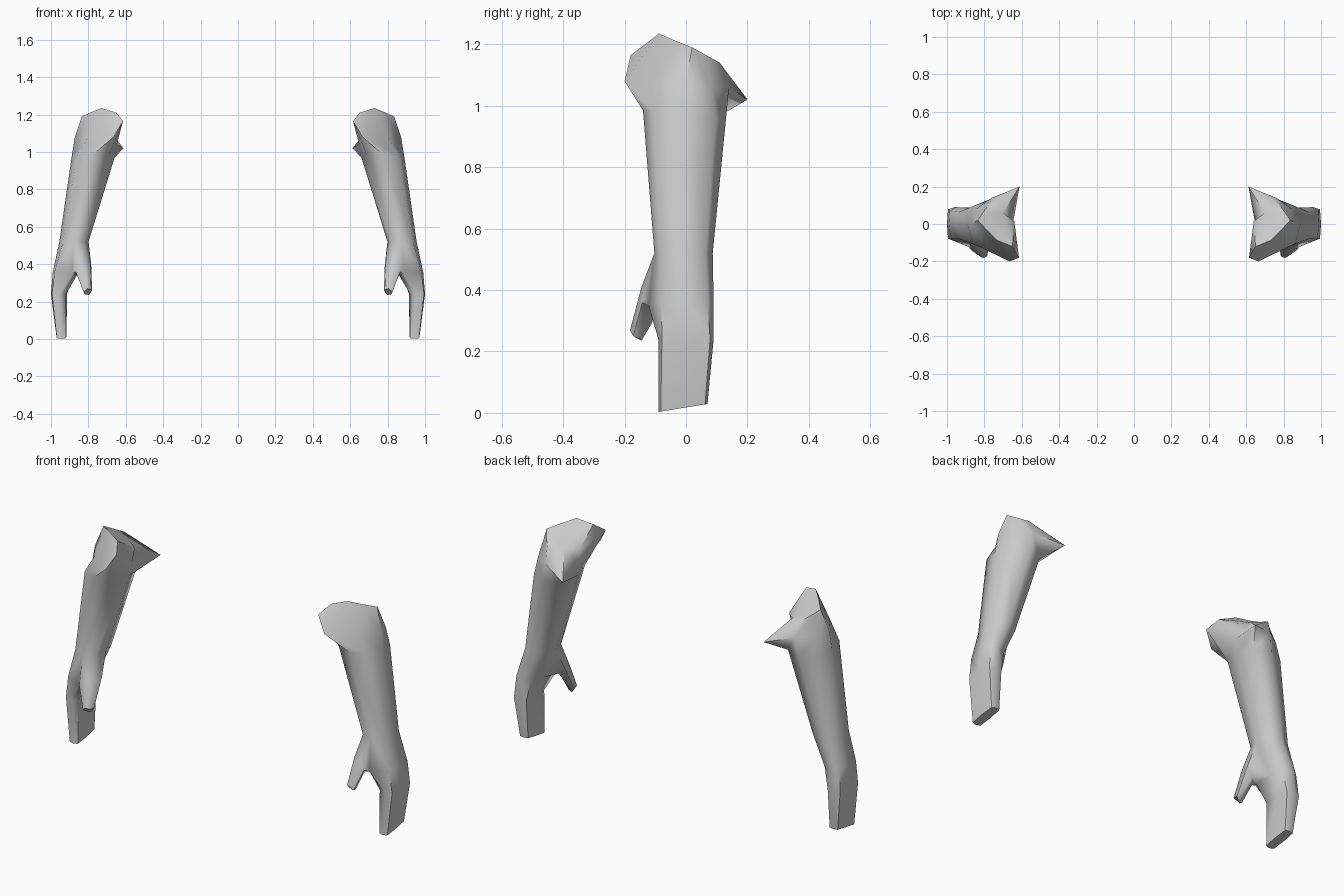
import bpy, bmesh, math

if "Cube" in bpy.data.objects:
    bpy.data.objects.remove(bpy.data.objects["Cube"])

grey = bpy.data.materials.new("plain_grey")
grey.diffuse_color = (0.6, 0.6, 0.6, 1)
grey.use_nodes = True
grey.node_tree.nodes["Principled BSDF"].inputs["Base Color"].default_value = grey.diffuse_color
N = 8


def ring(cx, cy, cz, rx, ry, slope=0.0, power=1.0):
    """Eight points from outer side through back, inner side and front; low power is boxier."""
    pts = []
    for i in range(N):
        a = 2 * math.pi * i / N
        c, s = math.cos(a), math.sin(a)
        x = math.copysign(abs(c) ** power, c) if abs(c) > 1e-6 else 0
        y = math.copysign(abs(s) ** power, s) if abs(s) > 1e-6 else 0
        pts.append((cx + rx * x, cy + ry * y, cz + slope * y))
    return pts


# slanted shoulder cut
shoulder = [(.835, .02, 1.19), (.805, .065, 1.165), (.77, .11, 1.14), (.70, .06, 1.13),
            (.64, .015, 1.12), (.65, -.12, 1.21), (.73, -.088, 1.235), (.785, -.035, 1.212)]
# flared armpit: one point to the back, one fold to the front
armpit = [(.872, .0, 1.08), (.845, .08, 1.06), (.76, .14, 1.06), (.612, .2, 1.02),
          (.648, .0, 1.04), (.615, -.18, 1.165), (.665, -.2, 1.08), (.80, -.11, 1.08)]
upper = ring(.775, -.005, .97, .115, .135, -.015, .85)
wrist = ring(.877, -.008, .52, .078, .095, 0, .8)
# palm, pulled inward and forward where the thumb starts
palm = [(.99, 0, .36), (.985, .07, .36), (.95, .09, .36), (.895, .07, .36),
        (.875, .0, .35), (.862, -.09, .34), (.885, -.122, .35), (.98, -.08, .36)]
fingers = ring(.957, 0, .24, .043, .09, 0, .4)
tips = ring(.944, -.01, .016, .027, .08, .013, .3)

# thumb loops, in the order of the opening between wrist and palm
thumb_mid = [(.785, -.065, .40), (.79, -.115, .40), (.84, -.145, .41),
             (.868, -.142, .36), (.855, -.115, .34), (.825, -.07, .36)]
thumb_tip = [(.78, -.14, .26), (.785, -.172, .265), (.807, -.182, .27),
             (.825, -.172, .25), (.82, -.15, .24), (.797, -.145, .235)]


def bridge(bm, a, b, skip=()):
    n = len(a)
    for i in range(n):
        if i not in skip:
            j = (i + 1) % n
            bm.faces.new((a[i], a[j], b[j], b[i]))


def build_arm(name, side):
    bm = bmesh.new()

    def loop(pts):
        return [bm.verts.new((side * x, y, z)) for x, y, z in pts]

    rows = [loop(r) for r in (shoulder, armpit, upper, wrist, palm, fingers, tips)]
    for k in range(len(rows) - 1):
        bridge(bm, rows[k], rows[k + 1], skip=(4, 5) if k == 3 else ())
    bm.faces.new(rows[0])
    bm.faces.new(rows[-1])
    # thumb grows out of the opening left in the palm
    w, p = rows[3], rows[4]
    base = [w[4], w[5], w[6], p[6], p[5], p[4]]
    mid, tip = loop(thumb_mid), loop(thumb_tip)
    bridge(bm, base, mid)
    bridge(bm, mid, tip)
    bm.faces.new(tip)
    bmesh.ops.recalc_face_normals(bm, faces=bm.faces)
    me = bpy.data.meshes.new(name)
    bm.to_mesh(me)
    bm.free()
    me.materials.append(grey)
    ob = bpy.data.objects.new(name, me)
    bpy.context.collection.objects.link(ob)
    bpy.ops.object.select_all(action='DESELECT')
    ob.select_set(True)
    bpy.context.view_layer.objects.active = ob
    bpy.ops.object.shade_smooth_by_angle(angle=math.radians(60))


build_arm("right_arm", 1)
build_arm("left_arm", -1)
